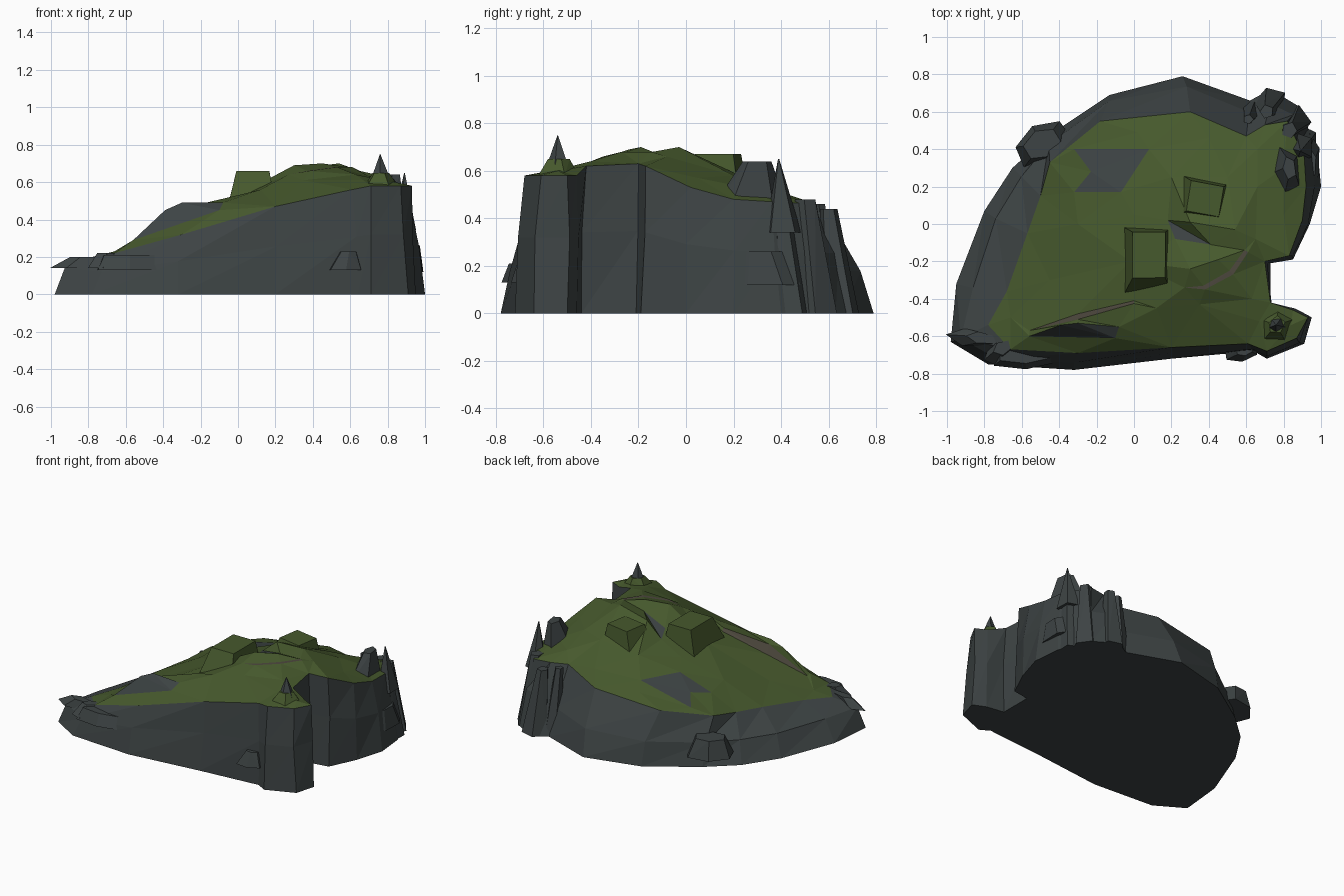
import bpy
import bmesh
import math
import random
from mathutils import Vector
from mathutils.geometry import delaunay_2d_cdt

random.seed(4)

cube = bpy.data.objects.get("Cube")
if cube:
    bpy.data.objects.remove(cube, do_unlink=True)


def make_material(name, rgb):
    material = bpy.data.materials.new(name)
    material.use_nodes = True
    colour = (*rgb, 1.0)
    material.diffuse_color = colour
    shader = material.node_tree.nodes["Principled BSDF"]
    shader.inputs["Base Color"].default_value = colour
    shader.inputs["Roughness"].default_value = 0.9
    return material


GRASS = make_material("moss green", (0.062, 0.1, 0.026))
ROCK = make_material("slate grey", (0.047, 0.057, 0.058))
EARTH = make_material("earth brown", (0.075, 0.065, 0.048))


def add_object(name, bm, materials):
    mesh = bpy.data.meshes.new(name)
    bm.normal_update()
    bm.to_mesh(mesh)
    bm.free()
    for material in materials:
        mesh.materials.append(material)
    obj = bpy.data.objects.new(name, mesh)
    bpy.context.collection.objects.link(obj)
    return obj


# Cliff outline: foot x, y, then grass edge x, y, z
OUTLINE = [
    (-.98, -.63, -.78, -.54, .20), (-.78, -.75, -.66, -.67, .22),
    (-.32, -.78, -.30, -.69, .32), (.20, -.72, .20, -.66, .47),
    (.64, -.68, .61, -.64, .56), (.71, -.72, .71, -.68, .58),
    (.91, -.64, .87, -.61, .58), (.95, -.50, .93, -.50, .58),
    (.86, -.46, .85, -.46, .58), (.73, -.44, .73, -.42, .62),
    (.73, -.21, .70, -.20, .63), (.85, -.19, .83, -.17, .62),
    (.94, .00, .90, .02, .53), (1.0, .20, .92, .20, .48),
    (.98, .40, .91, .36, .47), (.88, .63, .82, .55, .46),
    (.73, .72, .70, .53, .46), (.62, .66, .60, .47, .45),
    (.26, .79, .30, .60, .41), (-.13, .69, -.18, .55, .36),
    (-.46, .47, -.45, .33, .31), (-.65, .30, -.50, .15, .28),
    (-.80, .07, -.57, -.05, .26), (-.95, -.32, -.68, -.36, .22),
]

# Height points on the meadow
HILLS = [
    (.30, -.24, .69), (.45, -.19, .70), (.30, .01, .67), (.54, -.03, .70),
    (.65, -.08, .66), (.63, -.40, .64), (.35, -.43, .61), (.12, -.45, .56),
    (-.02, -.20, .52), (.00, .05, .50), (.20, .25, .54), (.50, .25, .57),
    (.66, .20, .58), (.66, .40, .51), (.80, .05, .57), (.80, .30, .52),
    (-.30, .00, .40), (-.45, -.30, .32), (-.66, -.50, .23), (.02, .49, .41),
    (.40, .46, .47), (.67, -.52, .61), (.84, -.54, .60),
]

# Bare spots cut into the meadow
BARE_ROCK = [
    [(-.32, .40, .36), (-.23, .28, .40), (-.32, .17, .38), (-.07, .17, .46),
     (.08, .40, .45)],
    [(-.56, -.60, .29), (-.10, -.61, .45), (-.08, -.55, .49), (-.30, -.53, .49),
     (-.39, -.54, .45)],
    [(.18, .02, .57), (.22, -.08, .60), (.41, -.11, .66)],
]
BARE_EARTH = [
    [(-.56, -.57, .28), (-.30, -.51, .46), (.00, -.425, .53), (.00, -.41, .51),
     (-.30, -.48, .40)],
    [(.27, -.34, .64), (.38, -.35, .66), (.53, -.27, .68), (.61, -.15, .68),
     (.59, -.14, .68), (.51, -.25, .68), (.37, -.33, .66)],
]


# Rock body: foot, ledge and grass edge rings
def build_cliff():
    bm = bmesh.new()
    rings = [[], [], []]
    for fx, fy, ex, ey, ez in OUTLINE:
        ledge = fx < .65 and fy > -.5 or fx < -.9
        blend = .3 if ledge else .45
        height = .17 + .03 * fx if ledge else ez * .55
        shift = Vector((random.uniform(-.012, .012), random.uniform(-.012, .012), 0))
        foot = Vector((fx, fy, 0))
        edge = Vector((ex, ey, ez))
        middle = foot.lerp(edge, blend)
        middle.z = height
        for ring, point in zip(rings, (foot, middle + shift, edge)):
            ring.append(bm.verts.new(point))
    count = len(OUTLINE)
    for low, high in zip(rings, rings[1:]):
        for i in range(count):
            j = (i + 1) % count
            bm.faces.new((low[i], low[j], high[j]))
            bm.faces.new((low[i], high[j], high[i]))
    bm.faces.new(list(reversed(rings[0])))
    add_object("cliff_body", bm, [ROCK])


# Meadow: triangulated surface with the bare spots as cut faces
def build_meadow():
    loops = [[row[2:] for row in OUTLINE]] + BARE_ROCK + BARE_EARTH
    points = []
    faces = []
    for loop in loops:
        faces.append(list(range(len(points), len(points) + len(loop))))
        points.extend(loop)
    points.extend(HILLS)
    flat = [Vector(p[:2]) for p in points]
    verts, _, tris, origins, _, owners = delaunay_2d_cdt(flat, [], faces, 1, 1e-5)
    bm = bmesh.new()
    made = []
    for position, origin in zip(verts, origins):
        if origin:
            z = points[origin[0]][2]
        else:
            nearest = min(points, key=lambda p: (Vector(p[:2]) - position).length)
            z = nearest[2]
        made.append(bm.verts.new((position.x, position.y, z)))
    for tri, owner in zip(tris, owners):
        face = bm.faces.new([made[i] for i in tri])
        spot = max(owner) if owner else 0
        if spot > len(BARE_ROCK):
            face.material_index = 2
        elif spot > 0:
            face.material_index = 1
    bmesh.ops.recalc_face_normals(bm, faces=bm.faces)
    if sum(f.normal.z for f in bm.faces) < 0:
        bmesh.ops.reverse_faces(bm, faces=bm.faces)
    meadow = add_object("meadow", bm, [GRASS, ROCK, EARTH])
    turf = meadow.modifiers.new("turf", "SOLIDIFY")
    turf.thickness = .012
    turf.offset = -1
    turf.material_offset_rim = 2


# Tapered stone: half sizes at the foot, top scale, turn and lean
def stone(name, material, spot, z_range, half, top, turn=0, sides=5, lean=(0, 0), rough=.08):
    bm = bmesh.new()
    c, s = math.cos(math.radians(turn)), math.sin(math.radians(turn))
    for z, scale, move in ((z_range[0], 1, (0, 0)), (z_range[1], top, lean)):
        for i in range(sides):
            angle = math.tau * (i + .5) / sides
            reach = scale / math.cos(math.pi / sides) * (1 + random.uniform(-rough, rough))
            x = math.cos(angle) * half[0] * reach
            y = math.sin(angle) * half[1] * reach
            bm.verts.new((spot[0] + move[0] + x * c - y * s,
                          spot[1] + move[1] + x * s + y * c, z))
    bmesh.ops.convex_hull(bm, input=bm.verts)
    bmesh.ops.dissolve_limit(bm, angle_limit=.05, verts=bm.verts, edges=bm.edges)
    add_object(name, bm, [material])


build_cliff()
build_meadow()

# Mossy blocks on the hill
stone("mossy_block_front", GRASS, (.075, -.195), (.49, .66), (.125, .175), .7, 0, 4, (.005, .03), .01)
stone("mossy_block_back", GRASS, (.36, .125), (.50, .67), (.13, .12), .68, -10, 4, (.02, .01), .03)

# Sharp spikes on the corner and the right shoulder
stone("corner_spike", ROCK, (.76, -.54), (.60, .75), (.05, .045), .02, 20)
stone("corner_spike_foot", GRASS, (.76, -.54), (.58, .65), (.08, .07), .5, 50)
stone("shoulder_rock", ROCK, (.81, .27), (.44, .64), (.075, .13), .4, 5, 5, (.02, .03))
stone("shoulder_spike", ROCK, (.89, .41), (.34, .65), (.06, .07), .03, 0, 5, (0, -.02))

# Broad outcrops that break up the back right wall: x, y, top, half width
OUTCROPS = [(.63, .61, .46, .05), (.73, .65, .44, .07), (.85, .55, .48, .08), (.91, .45, .46, .06)]
for number, (x, y, height, half) in enumerate(OUTCROPS, 1):
    stone(f"wall_outcrop_{number}", ROCK, (x, y), (0, height), (half, half), .45, 35 * number,
          5, (-.02, -.05))

# Boulders stuck to the cliff
stone("back_boulder", ROCK, (-.49, .43), (.08, .21), (.14, .10), .65, 30, 6)
stone("right_boulder", ROCK, (.94, .33), (.12, .26), (.05, .13), .6, 0, 6, (0, -.02))
stone("front_boulder", ROCK, (.57, -.69), (.13, .23), (.085, .04), .5, 10, 6, (.02, .01))

# Flat slabs at the low corner
stone("corner_slab", ROCK, (-.87, -.61), (.14, .20), (.11, .04), .65, -8, 5, (.06, 0), .02)
stone("front_slab", ROCK, (-.58, -.72), (.13, .21), (.17, .05), .8, 3, 6, (0, .02), .02)
stone("ledge_slab", ROCK, (-.72, -.69), (.14, .22), (.08, .05), .6, 25, 5, (.02, .03))
